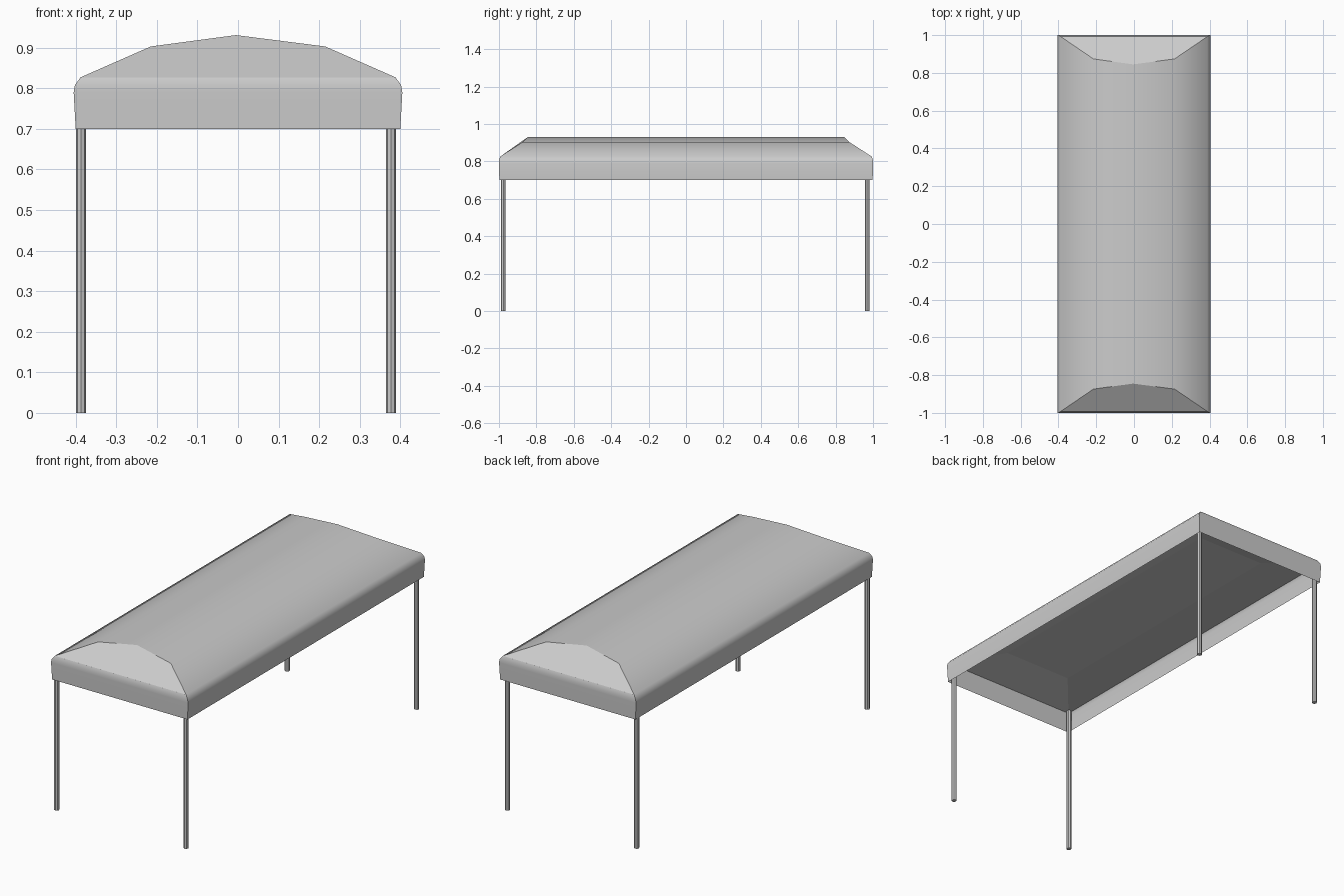
import bpy, bmesh, math

if "Cube" in bpy.data.objects:
    bpy.data.objects.remove(bpy.data.objects["Cube"])


def finish(name, bm, angle):
    bmesh.ops.recalc_face_normals(bm, faces=bm.faces[:])
    mesh = bpy.data.meshes.new(name)
    bm.to_mesh(mesh)
    bm.free()
    obj = bpy.data.objects.new(name, mesh)
    bpy.context.collection.objects.link(obj)
    bpy.ops.object.select_all(action='DESELECT')
    obj.select_set(True)
    bpy.context.view_layer.objects.active = obj
    bpy.ops.object.shade_smooth_by_angle(angle=math.radians(angle))
    return obj


def stack_rings(bm, sizes):
    """Join rectangular rings (half width, half length, height) with quads."""
    rings = [[bm.verts.new((sx * x, sy * y, z))
              for sx, sy in ((-1, -1), (1, -1), (1, 1), (-1, 1))]
             for x, y, z in sizes]
    for low, high in zip(rings, rings[1:]):
        for i in range(4):
            j = (i + 1) % 4
            bm.faces.new((low[i], low[j], high[j], high[i]))
    return rings[-1]


# Canopy: open-bottomed skirt with rounded shoulder
bm = bmesh.new()
top = stack_rings(bm, [(0.400, 0.998, 0.70), (0.405, 1.0, 0.79),
                       (0.402, 1.0, 0.808), (0.388, 0.992, 0.827)])

# Canopy: arched roof panels between two sloping hip ends
arch = [(-0.215, 0.874, 0.903), (-0.005, 0.845, 0.931), (0.215, 0.874, 0.903)]
front = [top[0]] + [bm.verts.new((x, -y, z)) for x, y, z in arch] + [top[1]]
back = [top[3]] + [bm.verts.new((x, y, z)) for x, y, z in arch] + [top[2]]
for i in range(4):
    bm.faces.new((front[i], front[i + 1], back[i + 1], back[i]))
bm.faces.new(front)
bm.faces.new(back)
finish("canopy", bm, 32)

# Ceiling lining: shallow sloped border around a flat centre panel
bm = bmesh.new()
panel = stack_rings(bm, [(0.399, 0.995, 0.81), (0.20, 0.765, 0.842)])
bm.faces.new(panel)
finish("ceiling_lining", bm, 5)

# Legs: slim faceted poles reaching up inside the skirt
for side, x in (("left", -0.387), ("right", 0.377)):
    for end, y in (("front", -0.977), ("back", 0.969)):
        bm = bmesh.new()
        bmesh.ops.create_cone(bm, cap_ends=True, segments=8,
                              radius1=0.0128, radius2=0.0128, depth=0.81)
        bmesh.ops.translate(bm, verts=bm.verts[:], vec=(x, y, 0.405))
        finish(f"{end}_{side}_leg", bm, 30)
